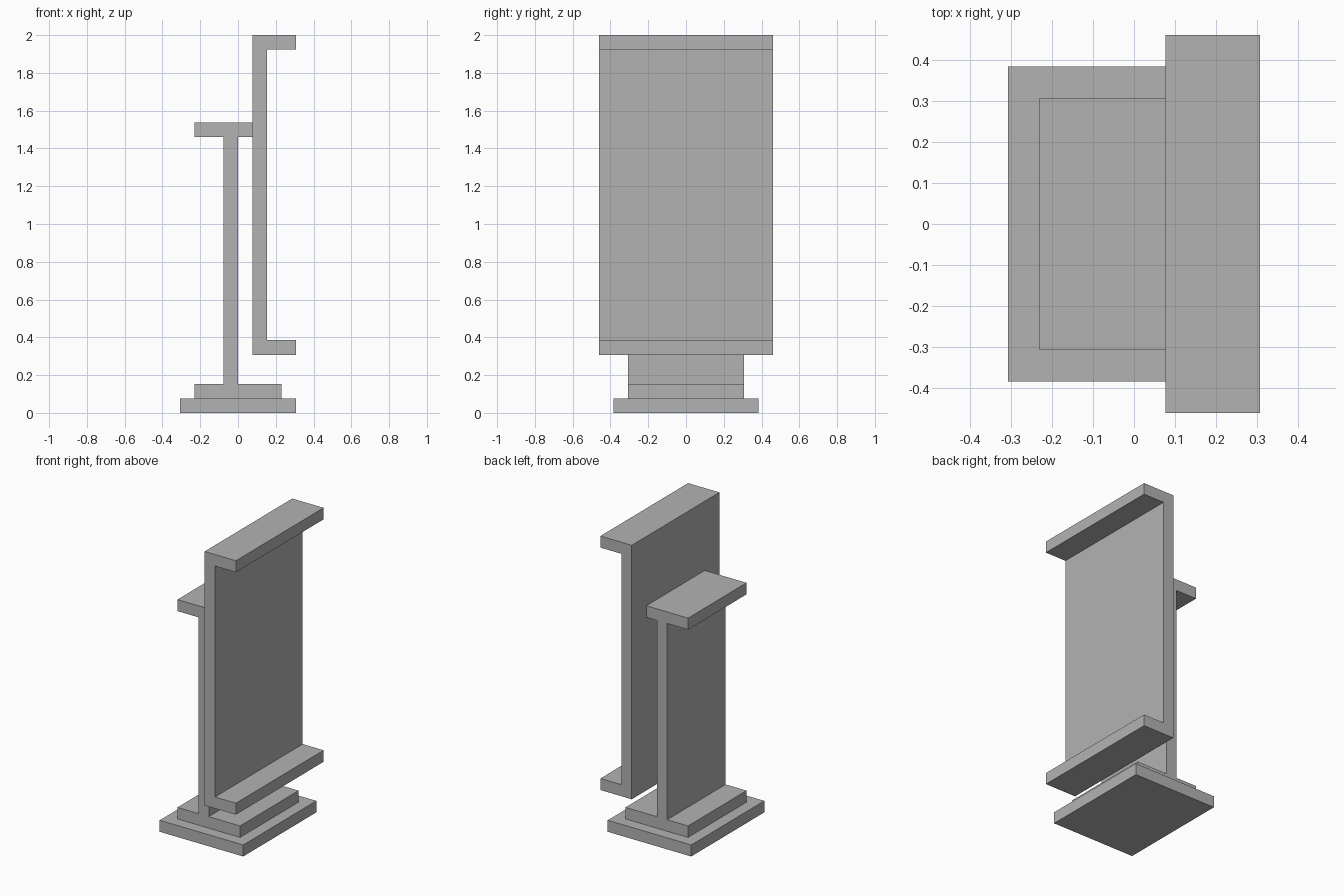
import bpy
import bmesh

cube = bpy.data.objects.get("Cube")
if cube:
    bpy.data.objects.remove(cube, do_unlink=True)

U = 1 / 13  # plate thickness, the module for every size

steel = bpy.data.materials.new("plain_grey")
steel.use_nodes = True
grey = (0.45, 0.45, 0.45, 1)
steel.diffuse_color = grey
steel.node_tree.nodes["Principled BSDF"].inputs["Base Color"].default_value = grey


def extrude_profile(name, profile, half_depth):
    """Extrude an x-z outline, given in modules, symmetrically along y."""
    bm = bmesh.new()
    face = bm.faces.new(
        [bm.verts.new((x * U, -half_depth * U, z * U)) for x, z in profile])
    result = bmesh.ops.extrude_face_region(bm, geom=[face])
    moved = [v for v in result["geom"] if isinstance(v, bmesh.types.BMVert)]
    bmesh.ops.translate(bm, verts=moved, vec=(0, 2 * half_depth * U, 0))
    bmesh.ops.recalc_face_normals(bm, faces=bm.faces)
    mesh = bpy.data.meshes.new(name)
    bm.to_mesh(mesh)
    bm.free()
    mesh.materials.append(steel)
    obj = bpy.data.objects.new(name, mesh)
    bpy.context.collection.objects.link(obj)
    return obj


# Flat plate on the ground
extrude_profile("base_plate", [(-4, 0), (4, 0), (4, 1), (-4, 1)], 5)

# Upright beam with a wide foot and an offset top flange
extrude_profile("upright_beam", [
    (-3, 1), (3, 1), (3, 2), (0, 2), (0, 19), (1, 19),
    (1, 20), (-3, 20), (-3, 19), (-1, 19), (-1, 2), (-3, 2)], 4)

# C-shaped panel hung on the edge of the top flange
extrude_profile("channel_panel", [
    (1, 4), (4, 4), (4, 5), (2, 5),
    (2, 25), (4, 25), (4, 26), (1, 26)], 6)
